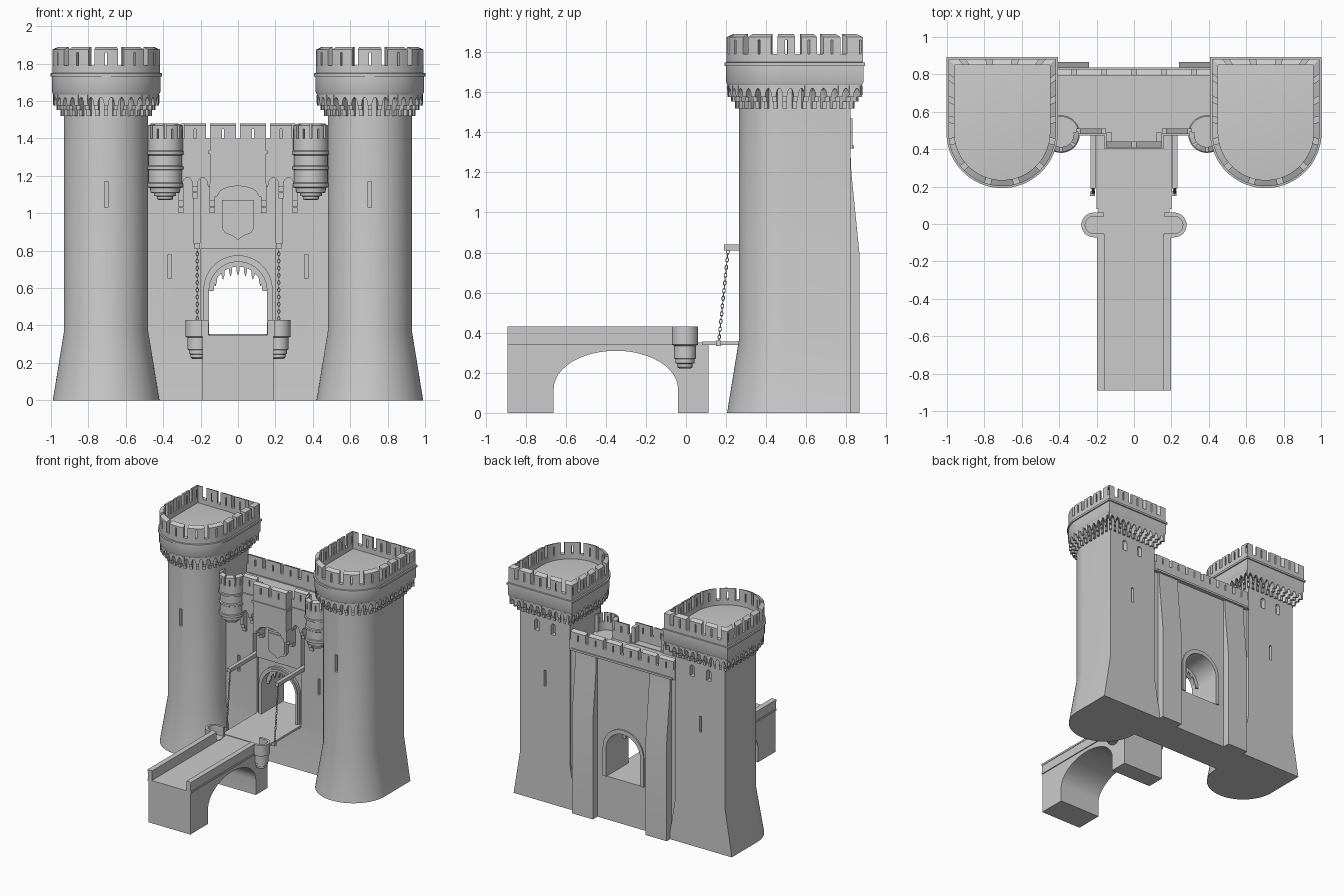
import bpy, bmesh, math
from math import pi, sin, cos, sqrt
from mathutils import Matrix, Vector

if "Cube" in bpy.data.objects:
    bpy.data.objects.remove(bpy.data.objects["Cube"])

def mk(name, V, F):
    bm = bmesh.new()
    vs = [bm.verts.new(v) for v in V]
    for f in F:
        bm.faces.new([vs[i] for i in f])
    bmesh.ops.recalc_face_normals(bm, faces=bm.faces)
    me = bpy.data.meshes.new(name)
    bm.to_mesh(me)
    ob = bpy.data.objects.new(name, me)
    bpy.context.collection.objects.link(ob)
    return ob

def prism(name, pts, axis, a, b):
    # extrude a 2D outline along x (pts = y,z) or y (pts = x,z)
    n = len(pts)
    V = [((d, p, q) if axis == 'x' else (p, d, q)) for d in (a, b) for p, q in pts]
    F = [tuple(range(n)), tuple(range(n, 2 * n))]
    F += [(i, (i + 1) % n, n + (i + 1) % n, n + i) for i in range(n)]
    return mk(name, V, F)

def box(name, x0, x1, y0, y1, z0, z1):
    return prism(name, [(x0, z0), (x1, z0), (x1, z1), (x0, z1)], 'y', y0, y1)

def arch(r, z0, zs, cx=0, n=20):
    return [(cx + r, z0)] + [(cx + r * cos(pi * i / n), zs + r * sin(pi * i / n)) for i in range(n + 1)] + [(cx - r, z0)]

def cut(ob, *cutters):
    for c in cutters:
        m = ob.modifiers.new("cut", 'BOOLEAN')
        m.object, m.operation, m.solver = c, 'DIFFERENCE', 'EXACT'
        bpy.context.view_layer.objects.active = ob
        bpy.ops.object.modifier_apply(modifier=m.name)
        bpy.data.objects.remove(c)

def loft(name, P, S, levels):
    # closed rings along path P, one per (z, offset...) level
    n = len(S)
    V = [(*P(s, *l[1:]), l[0]) for l in levels for s in S]
    F = [tuple(range(n)), tuple(range(len(V) - n, len(V)))]
    for k in range(len(levels) - 1):
        F += [(k*n + i, k*n + (i+1) % n, (k+1)*n + (i+1) % n, (k+1)*n + i) for i in range(n)]
    return mk(name, V, F)

def walls(name, P, runs, a, b, slope=0):
    # solid strips following path P between offsets a and b; runs of (s, z low, z high)
    V, F = [], []
    for run in runs:
        o = len(V)
        for s, lo, hi in run:
            i, e = P(s, a), P(s, b)
            V += [(*i, lo), (*i, hi), (*e, hi - slope), (*e, lo)]
        for k in range(len(run) - 1):
            c = o + 4 * k
            F += [(c + j, c + (j+1) % 4, c + 4 + (j+1) % 4, c + 4 + j) for j in range(4)]
        F += [(o, o+1, o+2, o+3), tuple(range(len(V) - 4, len(V)))]
    return mk(name, V, F)

def seg(s0, s1, z0, z1, br=()):
    return [(s, z0, z1) for s in [s0] + [k for k in br if s0 + 1e-5 < k < s1 - 1e-5] + [s1]]

def merlons(spans, z0, z1, br=(), w=.005):
    # each merlon has a narrow slit closed at the top
    R = []
    for a, b in spans:
        m = (a + b) / 2
        R += [seg(a, m - w, z0, z1, br), seg(m + w, b, z0, z1, br), seg(m - w, m + w, z1 - .03, z1)]
    return R

# ---- D-shaped tower path
H, SD, AR = .26, .36, .26 * pi
L = 2 * (H + SD) + AR
def dpath(cx):
    def P(s, off, boff=None):
        s %= L
        R, B = .225 + off, .33 + (off if boff is None else boff)
        t, sg = (s, 1) if s <= L / 2 else (L - s, -1)
        if t <= H: x, y = R * t / H, B
        elif t <= H + SD: x, y = R, B * (1 - (t - H) / SD)
        else:
            a = (t - H - SD) / AR * pi
            x, y = R * cos(a), -R * sin(a)
        return cx + sg * x, .49 + y
    return P
DS = [0, H] + [H + SD + AR * i / 36 for i in range(37)] + [L - H]
g = [.065, .195, H + .087, H + .196, H + .296] + [H + SD + AR * d / 180 for d in (10, 42, 74)]
g += [L - k for k in reversed(g)]
SPANS = [(a + .015, b - .015) for a, b in zip([g[-1] - L] + g[:-1], g)]
N = 40

for sx in (-1, 1):
    cx = .705 * sx
    P = dpath(cx)
    # shaft with flared foot, arrow slits and rear windows
    shaft = loft("tower_shaft", P, DS, [(0, .06, 0), (.37, 0, 0), (1.64, 0, 0)])
    cut(shaft, box("c", cx - .01, cx + .01, .2, .30, 1.03, 1.17), box("c", cx - .01, cx + .01, .78, .9, .95, 1.08),
        *[prism("c", arch(.02, 1.39, 1.46, cx + d, 8), 'y', .78, .9) for d in (-.075, .075)])
    # stepped corbels and small arches
    for k in range(3):
        walls("tower_corbels", P, [seg(i * L / N - .011, i * L / N + .011, 1.52 + .033 * k, 1.557 + .035 * k)
              for i in range(N)], -.01, .02 * (k + 1), -.006)
    cols = [((i + .5 + u / 2) * L / N, 1.575 + .045 * sqrt(max(0, 1 - (u / .6) ** 2)), 1.645)
            for i in range(N) for u in (-1, -.6, -.5, -.25, 0, .25, .5, .6)]
    cols += [(H, 1.575, 1.645), (L - H, 1.575, 1.645), (L, 1.575, 1.645)]
    walls("tower_arcade", P, [sorted(cols)], .03, .058)
    # head and parapet
    loft("tower_head", P, DS, [(1.635, .058), (1.65, .065), (1.73, .065), (1.732, .073), (1.748, .073), (1.75, .062)])
    walls("tower_parapet", P, [seg(0, L, 1.745, 1.79, DS)], .03, .063)
    walls("tower_merlons", P, merlons(SPANS, 1.79, 1.89, DS), .03, .063, .015)

    # round corner turret on the gatehouse
    def C(s, r, c=.39 * sx): return c + r * cos(s), .48 + r * sin(s)
    CS = [2 * pi * i / 32 for i in range(32)]
    prof = [(1.07, .03), (1.075, .042), (1.09, .042), (1.092, .058), (1.108, .058), (1.11, .078), (1.135, .08),
            (1.14, .096), (1.16, .096), (1.165, .09), (1.23, .09), (1.235, .098), (1.25, .098), (1.255, .09),
            (1.31, .09), (1.315, .1), (1.33, .1), (1.335, .095)]
    loft("turret_body", C, CS, prof)
    CA = [pi * (.95 + i / 24) for i in range(28)]
    walls("turret_parapet", C, [seg(pi * .95, pi * 2.05, 1.33, 1.4, CA)], .068, .095)
    walls("turret_merlons", C, merlons([(pi * (1 + q), pi * (1 + r)) for q, r in ((-.05, .2), (.25, .48), (.52, .75), (.8, 1.05))],
          1.4, 1.48, CA, .04), .068, .095, .012)

# ---- gatehouse wall with gate, recess, beam slots and arrow slits
gw = prism("gate_wall", [(.505, 0), (.53, .33), (.53, 1.33), (.805, 1.33), (.805, 0)], 'x', -.5, .5)
cut(gw, box("c", -.2, .2, .4, .55, .355, .81), prism("c", arch(.155, .355, .585), 'y', .3, 1),
    *[box("c", s * .218 - .016, s * .218 + .016, .4, .58, .835, 1.19) for s in (-1, 1)],
    *[box("c", s * .365 - .01, s * .365 + .01, .4, .6, .65, .78) for s in (-1, 1)])
for y0, y1 in ((.532, .57), (.79, .815)):
    prism("gate_arch_frame", arch(.185, .355, .59) + arch(.155, .355, .585)[::-1], 'y', y0, y1)
prism("gate_arch_moulding", arch(.172, .355, .587) + arch(.155, .355, .585)[::-1], 'y', .524, .54)

# portcullis: bars with points, peeping out of the arch
for i in range(-3, 4):
    x, zt = i * .04, .585 + sqrt(.155 ** 2 - (i * .04) ** 2)
    lo = zt - .075
    prism("portcullis_bar", [(x, lo), (x + .009, lo + .03), (x + .009, zt + .01), (x - .009, zt + .01), (x - .009, lo + .03)],
          'y', .585, .6)
prism("portcullis_rail", arch(.157, .585, .585)[1:-1] + arch(.13, .585, .585)[1:-1][::-1], 'y', .587, .598)

# rear buttresses
for s in (-1, 1):
    prism("buttress", [(.79, 0), (.865, 0), (.865, .8), (.825, 1.2), (.82, 1.32), (.79, 1.32)], 'x', s * .24, s * .43)

# ---- machicolation: side bays, middle box, brackets
def line(y):
    return lambda s, off: (s, y - off)
def bay(x0, x1, zb, rise, zt):
    m, h = (x0 + x1) / 2, (x1 - x0) / 2
    us = [-1] + [-.75 + i * .125 for i in range(13)] + [1]
    return [(m + u * h, zb + rise * sqrt(max(0, 1 - (u / .75) ** 2)), zt) for u in us]
front, mid, rear = line(.48), line(.41), line(.83)
walls("side_bays", front, [bay(a, a + .08, 1.14, .05, 1.33) for a in (-.31, -.23, .15, .23)], -.06, 0)
walls("middle_box", mid, [bay(-.15, .15, 1.09, .055, 1.33)], -.125, 0)
for s in (-1, 1):
    for x, zb, d in ((.138, 1.0, .12), (.23, 1.08, .05), (.305, 1.0, .05)):
        for k in range(3):
            box("wall_bracket", s * x - .014, s * x + .014, .53 - d * (k + 1) / 3, .54, zb + .033 * k, zb + .031 + .036 * k)
        box("bracket_top", s * x - .014, s * x + .014, .53 - d, .54, zb + .09, zb + .16)
    box("box_side_parapet", s * .118, s * .15, .41, .49, 1.33, 1.46)
    box("side_string_course", s * .15, s * .31, .472, .5, 1.318, 1.335)
box("middle_string_course", -.158, .158, .402, .5, 1.318, 1.335)
box("rear_string_course", -.46, .46, .79, .838, 1.318, 1.335)

# gatehouse parapets
walls("front_parapet", front, [seg(-.31, -.15, 1.33, 1.4), seg(.15, .31, 1.33, 1.4)], -.03, 0)
walls("front_merlons", front, merlons([(-.29, -.17), (.17, .29)], 1.4, 1.48), -.03, 0, .012)
walls("middle_parapet", mid, [seg(-.15, .15, 1.33, 1.4)], -.03, 0)
walls("middle_merlons", mid, merlons([(-.15, -.012), (.012, .15)], 1.4, 1.48), -.03, 0, .012)
walls("rear_parapet", rear, [seg(-.48, .48, 1.32, 1.4)], 0, .035)
walls("rear_merlons", rear, merlons([(-.48 + .16 * i + .013, -.48 + .16 * (i + 1) - .013) for i in range(6)], 1.4, 1.48),
      .035, 0, .012)

# shield over the gate
def shield(k):
    half = [(.085, 1.07), (.085, .92), (.07, .895), (.03, .88)]
    pts = half + [(0, .858)] + [(-x, z) for x, z in reversed(half)]
    return [(x * k, .97 + (z - .97) * k) for x, z in pts]
prism("shield", shield(1), 'y', .51, .54)
prism("shield_field", shield(.84), 'y', .503, .52)

# ---- drawbridge, lifting beams and chains
box("drawbridge", -.2, .2, .08, .56, .338, .355)
for s in (-1, 1):
    x = .218 * s
    box("lifting_beam", x - .015, x + .015, .19, .58, .81, .84)
    box("chain_anchor", x - .018, x + .01, .15, .175, .335, .36)
    top, bot, n = Vector((x, .21, .812)), Vector((x, .163, .35)), 24
    q = (top - bot).to_track_quat('Z', 'Y').to_matrix().to_4x4()
    V, F = [], []
    for i in range(n):
        M = Matrix.Translation(bot.lerp(top, (i + .5) / n)) @ q @ Matrix.Rotation(i * pi / 2, 4, 'Z')
        o = len(V)
        for a in range(10):
            for b in range(5):
                A, B = 2 * pi * a / 10, 2 * pi * b / 5
                r = 1 + .35 * cos(B)
                V.append(M @ Vector((.0065 * r * cos(A), .0023 * sin(B), .011 * r * sin(A))))
                F.append((o + a*5 + b, o + a*5 + (b+1) % 5, o + (a+1) % 10*5 + (b+1) % 5, o + (a+1) % 10*5 + b))
    mk("chain", V, F)

# ---- stone bridge with arch, parapets and rounded bays
span = [(-.35 + .31 * cos(pi * i / 24), .12 + .19 * sin(pi * i / 24)) for i in range(25)]
prism("bridge", [(-.89, 0), (-.89, .35), (.112, .35), (.112, 0), (-.04, 0)] + span + [(-.66, 0)], 'x', -.19, .19)
for s in (-1, 1):
    box("bridge_parapet", s * .158, s * .194, -.89, -.055, .345, .42)
    box("parapet_coping", s * .155, s * .198, -.89, -.055, .415, .43)
    box("bridge_string_course", s * .18, s * .198, -.89, .06, .34, .355)
    def K(a, r, s=s): return s * (.215 + r * cos(a)), -.005 + r * sin(a)
    loft("bay_corbel", K, [2 * pi * i / 28 for i in range(28)],
         [(.222, .03), (.228, .038), (.245, .038), (.248, .048), (.268, .048), (.272, .055), (.335, .055),
          (.34, .066), (.355, .066)])
    def Q(a, r, s=s):
        x, y = K(max(-pi / 2, min(pi / 2, a)), r)
        return x - s * .055 * (abs(a) > pi / 2 + .01), y
    QA = [-pi / 2 + pi * i / 18 for i in range(19)]
    walls("bay_parapet", Q, [seg(-2, 2, .35, .43, QA)], .046, .066)

# smooth the round surfaces, keep edges sharp
bpy.ops.object.select_all(action='SELECT')
bpy.context.view_layer.objects.active = gw
bpy.ops.object.shade_smooth_by_angle(angle=math.radians(30))
